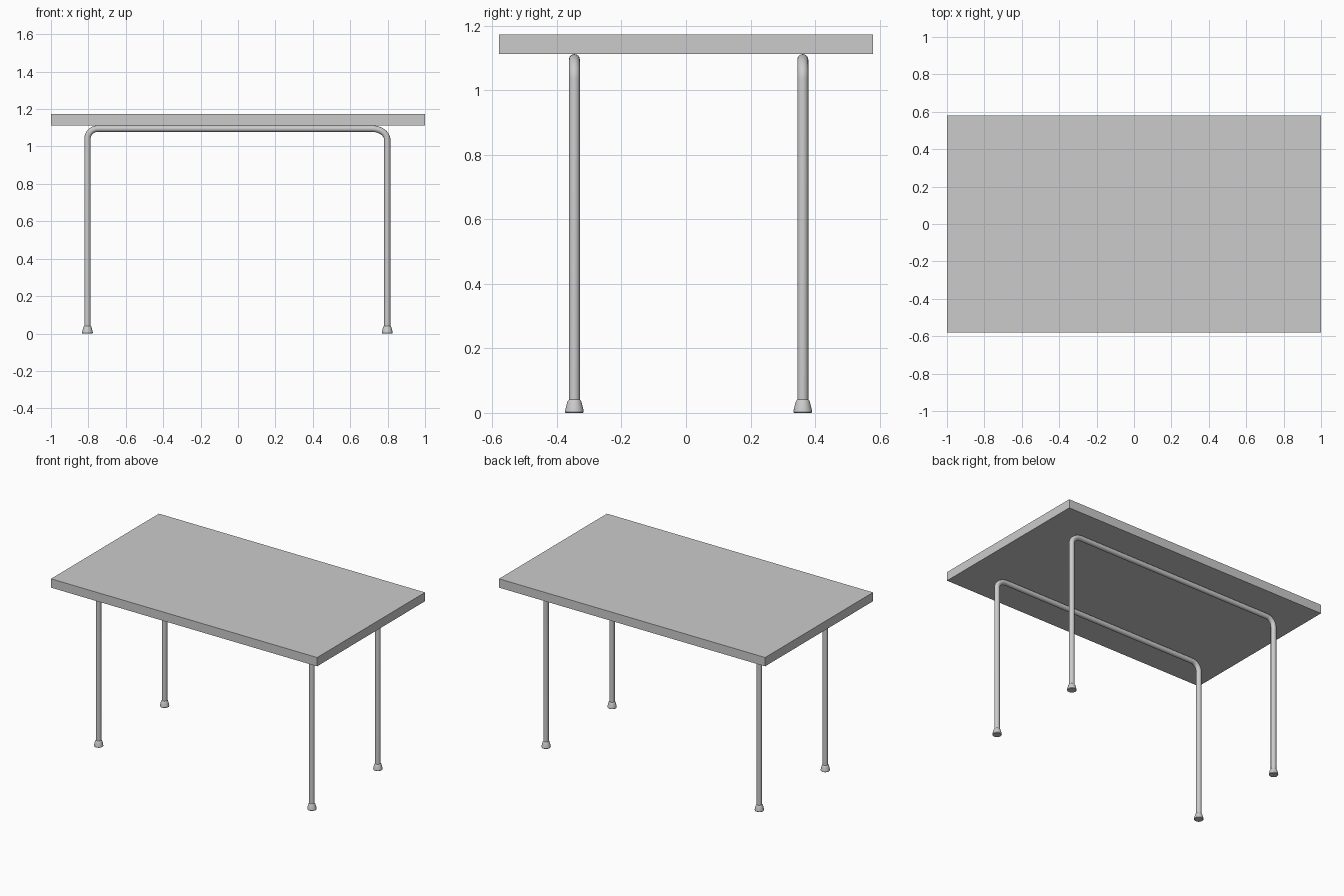
import bpy, bmesh
from math import sin, cos, pi, radians

if "Cube" in bpy.data.objects:
    bpy.data.objects.remove(bpy.data.objects["Cube"])

TUBE_R = 0.017
BAR_Z = 1.095
LEFT_X, RIGHT_X = -0.805, 0.798
LEG_YS = {"front": -0.346, "back": 0.362}


def finish(name, bm, smooth=True):
    mesh = bpy.data.meshes.new(name)
    bmesh.ops.recalc_face_normals(bm, faces=bm.faces[:])
    bm.to_mesh(mesh)
    bm.free()
    ob = bpy.data.objects.new(name, mesh)
    bpy.context.collection.objects.link(ob)
    if smooth:
        bpy.ops.object.select_all(action='DESELECT')
        ob.select_set(True)
        bpy.context.view_layer.objects.active = ob
        bpy.ops.object.shade_smooth_by_angle(angle=radians(35))
    return ob


def bend(x, side, a, b, steps=10):
    """Quarter ellipse from the upright at x onto the top bar."""
    cx, cz = x - side * a, BAR_Z - b
    return [(cx + side * a * cos(t * pi / 2 / steps), cz + b * sin(t * pi / 2 / steps))
            for t in range(steps + 1)]


def leg_frame(name, y, sides=24):
    """Bent tube: two uprights joined by a bar under the top."""
    path = [(LEFT_X, 0.02)] + bend(LEFT_X, -1, 0.055, 0.055)
    path += bend(RIGHT_X, 1, 0.08, 0.06)[::-1] + [(RIGHT_X, 0.02)]
    bm = bmesh.new()
    rings = []
    for i, (x, z) in enumerate(path):
        ax, az = path[max(i - 1, 0)]
        bx, bz = path[min(i + 1, len(path) - 1)]
        tx, tz = bx - ax, bz - az
        # straight runs keep their own direction at the bend ends
        if i in (1, len(path) - 2):
            tx, tz = 0, 1 if i == 1 else -1
        elif i in (11, 12):
            tx, tz = 1, 0
        if i in (0, len(path) - 1):
            tx, tz = 0, 1 if i == 0 else -1
        n = (tx * tx + tz * tz) ** 0.5
        nx, nz = -tz / n, tx / n
        rings.append([bm.verts.new((x + nx * TUBE_R * cos(2 * pi * k / sides),
                                    y + TUBE_R * sin(2 * pi * k / sides),
                                    z + nz * TUBE_R * cos(2 * pi * k / sides)))
                      for k in range(sides)])
    for r0, r1 in zip(rings, rings[1:]):
        for k in range(sides):
            j = (k + 1) % sides
            bm.faces.new((r0[k], r0[j], r1[j], r1[k]))
    bm.faces.new(rings[0])
    bm.faces.new(rings[-1])
    return finish(name, bm)


def foot(name, x, y, sides=24):
    """Flared foot cap turned around the leg axis."""
    profile = [(0.027, 0), (0.029, 0.003), (0.028, 0.010),
               (0.022, 0.034), (0.020, 0.038), (TUBE_R, 0.041)]
    bm = bmesh.new()
    rings = [[bm.verts.new((x + r * cos(2 * pi * k / sides),
                            y + r * sin(2 * pi * k / sides), z))
              for k in range(sides)] for r, z in profile]
    for r0, r1 in zip(rings, rings[1:]):
        for k in range(sides):
            j = (k + 1) % sides
            bm.faces.new((r0[k], r0[j], r1[j], r1[k]))
    bm.faces.new(rings[0])
    bm.faces.new(rings[-1])
    return finish(name, bm)


# Flat table top
bm = bmesh.new()
bmesh.ops.create_cube(bm, size=1)
for v in bm.verts:
    v.co = (v.co.x * 2, v.co.y * 1.158, 1.1425 + v.co.z * 0.06)
finish("table_top", bm, smooth=False)

# Tubular leg frames with foot caps
for label, y in LEG_YS.items():
    leg_frame(label + "_leg_frame", y)
    foot(label + "_left_foot", LEFT_X, y)
    foot(label + "_right_foot", RIGHT_X, y)
